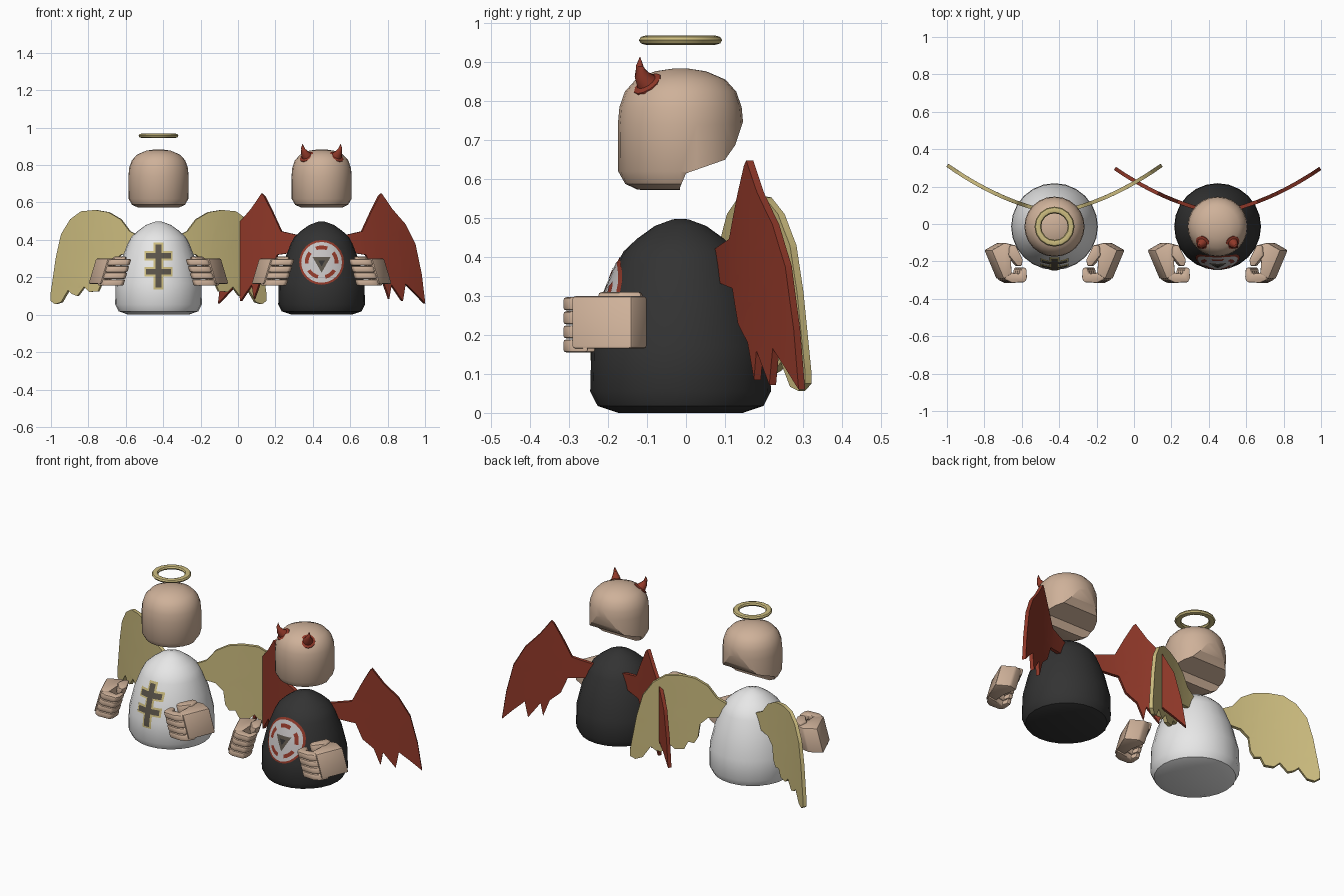
import bpy, bmesh, math
from mathutils import Vector

cube = bpy.data.objects.get("Cube")
if cube:
    bpy.data.objects.remove(cube, do_unlink=True)


def material(name, *rgb):
    m = bpy.data.materials.new(name)
    m.use_nodes = True
    m.diffuse_color = (*rgb, 1)
    m.node_tree.nodes["Principled BSDF"].inputs["Base Color"].default_value = (*rgb, 1)
    return m


SKIN = material("skin", .62, .44, .32)
WHITE = material("white_robe", .8, .8, .8)
BLACK = material("black_robe", .033, .033, .033)
GOLD = material("pale_gold", .6, .5, .21)
RED = material("dark_red", .28, .04, .022)
DARK = material("dark_grey", .1, .085, .065)
GREY = material("light_grey", .55, .53, .53)

AXIS_Y = -.014          # depth of both figures' vertical axis
parts = []


def finish(name, bm, mat, cx, mirror=False, bevel=0, thick=0):
    """Turn a bmesh into an object and apply its modifiers."""
    me = bpy.data.meshes.new(name)
    bm.to_mesh(me)
    bm.free()
    ob = bpy.data.objects.new(name, me)
    bpy.context.collection.objects.link(ob)
    ob.location.x = cx
    me.materials.append(mat)
    if thick:
        mod = ob.modifiers.new("thickness", 'SOLIDIFY')
        mod.thickness, mod.offset = thick, 0
    if bevel:
        mod = ob.modifiers.new("soft_edges", 'BEVEL')
        mod.width, mod.segments = bevel, 2
    if mirror:
        ob.modifiers.new("both_sides", 'MIRROR')
    parts.append(ob)
    return ob


def loft(rings, n):
    """Skin circles given as (centre, axis, radius), capped at both ends."""
    bm = bmesh.new()
    loops = []
    for centre, axis, r in rings:
        q = Vector(axis).to_track_quat('Z', 'Y')
        loops.append([bm.verts.new(Vector(centre) + q @ Vector(
            (r * math.cos(a), r * math.sin(a), 0)))
            for a in (2 * math.pi * i / n for i in range(n))])
    for lo, hi in zip(loops, loops[1:]):
        for i in range(n):
            j = (i + 1) % n
            bm.faces.new((lo[i], lo[j], hi[j], hi[i]))
    bm.faces.new(loops[0])
    bm.faces.new(loops[-1])
    bmesh.ops.recalc_face_normals(bm, faces=bm.faces)
    return bm


def lathe(profile, n=24):
    return loft([((0, AXIS_Y, z), (0, 0, 1), r) for r, z in profile], n)


def prism(poly, z0, z1):
    bm = bmesh.new()
    face = bm.faces.new([bm.verts.new((x, y, z0)) for x, y in poly])
    ext = bmesh.ops.extrude_face_region(bm, geom=[face])
    for v in ext["geom"]:
        if isinstance(v, bmesh.types.BMVert):
            v.co.z = z1
    bmesh.ops.recalc_face_normals(bm, faces=bm.faces)
    return bm


def sheet(polys, depth, step):
    """Flat outlines in x and z, sliced finely and bent to y = depth(x, z)."""
    bm = bmesh.new()
    for p in polys:
        bm.faces.new([bm.verts.new((x, 0, z)) for x, z in p])
    bm.normal_update()
    bmesh.ops.reverse_faces(bm, faces=[f for f in bm.faces if f.normal.y > 0])
    bmesh.ops.triangulate(bm, faces=bm.faces)
    for k in range(-20, 30):
        for no in ((1, 0, 0), (0, 0, 1)):
            bmesh.ops.bisect_plane(bm, geom=bm.verts[:] + bm.edges[:] + bm.faces[:],
                                   plane_co=Vector(no) * (k * step + .003), plane_no=no)
    for v in bm.verts:
        v.co.y = depth(v.co.x, v.co.z)
    return bm


# Robe
ROBE = [(.16, 0), (.213, .018), (.232, .055), (.229, .17), (.2, .29), (.165, .38),
        (.146, .415), (.112, .447), (.066, .48), (.02, .497), (.002, .498)]


def robe_front(offset):
    def depth(x, z):
        for (r0, z0), (r1, z1) in zip(ROBE, ROBE[1:]):
            if z0 <= z <= z1:
                r = r0 + (r1 - r0) * (z - z0) / (z1 - z0)
                return AXIS_Y - math.sqrt(max(r * r - x * x, 0)) - offset
        return AXIS_Y
    return depth


# Head: domed cylinder with the neck side cut away behind the jaw
HEAD = [(.002, .572), (.11, .573), (.142, .588), (.16, .62), (.161, .74), (.157, .785),
        (.143, .825), (.115, .856), (.066, .877), (.02, .884), (.002, .884)]
NECK_CUT = [(-.02, .5), (-.015, .58), (0, .615), (.1, .65), (.126, .687),
            (.147, .75), (.3, .75), (.3, .5)]


def head(name, cx):
    ob = finish(name, lathe(HEAD), SKIN, cx)
    bm = bmesh.new()
    face = bm.faces.new([bm.verts.new((-.3, y, z)) for y, z in NECK_CUT])
    ext = bmesh.ops.extrude_face_region(bm, geom=[face])
    bmesh.ops.translate(bm, vec=(.6, 0, 0),
                        verts=[g for g in ext["geom"] if isinstance(g, bmesh.types.BMVert)])
    bmesh.ops.recalc_face_normals(bm, faces=bm.faces)
    cutter = finish("neck_cutter", bm, SKIN, cx)
    cutter.hide_render = True
    parts.remove(cutter)
    mod = ob.modifiers.new("neck_cut", 'BOOLEAN')
    mod.operation, mod.solver, mod.object = 'DIFFERENCE', 'EXACT', cutter
    return cutter


# Hands: palm slab, four curled fingers and a thumb
PALM = [(.36, -.14), (.29, -.1), (.24, -.112), (.255, -.2), (.25, -.265), (.295, -.295)]
FINGER = [(.31, -.25), (.282, -.3), (.25, -.315), (.18, -.312), (.168, -.29), (.172, -.235),
          (.198, -.232), (.205, -.268), (.25, -.26)]
THUMB = [(.265, -.115), (.235, -.11), (.195, -.19), (.2, -.225), (.225, -.225), (.27, -.17)]


def hands(prefix, cx):
    pieces = [("palms", PALM, .165, .3), ("thumbs", THUMB, .265, .31)]
    pieces += [(f"fingers_{i + 1}", FINGER, .155 + .036 * i, .189 + .036 * i) for i in range(4)]
    for label, poly, z0, z1 in pieces:
        bm = prism(poly, z0, z1)
        for v in bm.verts:      # back of the hand leans inward at the top
            v.co.x -= .3 * (v.co.z - .22)
        finish(f"{prefix}_{label}", bm, SKIN, cx, mirror=True, bevel=.008)


# Wings sweep backward with distance from the body
FEATHERED = [(.1, .42), (.152, .446), (.2, .51), (.265, .548), (.335, .56), (.41, .553),
             (.468, .51), (.516, .43), (.543, .31), (.572, .11), (.573, .075), (.548, .056),
             (.516, .067), (.479, .13), (.457, .11), (.43, .1), (.393, .15), (.365, .122),
             (.32, .125), (.3, .17), (.27, .165), (.25, .2), (.24, .28), (.2, .32), (.1, .34)]
BATLIKE = [(.1, .42), (.214, .446), (.262, .55), (.305, .635), (.318, .648), (.374, .565),
           (.444, .484), (.497, .377), (.53, .217), (.549, .06), (.497, .115), (.445, .165),
           (.43, .072), (.37, .16), (.358, .085), (.325, .18), (.27, .23), (.235, .32), (.1, .34)]


def wing_depth(x, z):
    return .06 + .18 * x + .46 * x * x


def figure(prefix, cx, robe, wing, wing_mat):
    finish(f"{prefix}_robe", lathe(ROBE), robe, cx)
    hands(prefix, cx)
    finish(f"{prefix}_wings", sheet([wing], wing_depth, .07), wing_mat, cx,
           mirror=True, thick=.02)
    return head(f"{prefix}_head", cx)


LIGHT_X, DARK_X = -.425, .447
cutters = [figure("angel", LIGHT_X, WHITE, FEATHERED, GOLD),
           figure("devil", DARK_X, BLACK, BATLIKE, RED)]

# Halo
bm = bmesh.new()
N, M = 16, 8
grid = [[bm.verts.new(((.089 + .018 * math.cos(b)) * math.cos(a),
                       AXIS_Y + (.089 + .018 * math.cos(b)) * math.sin(a),
                       .957 + .012 * math.sin(b)))
         for b in (2 * math.pi * j / M for j in range(M))]
        for a in (2 * math.pi * i / N for i in range(N))]
for i in range(N):
    for j in range(M):
        k, l = (i + 1) % N, (j + 1) % M
        bm.faces.new((grid[i][j], grid[k][j], grid[k][l], grid[i][l]))
finish("halo", bm, GOLD, LIGHT_X)

# Horns with a flared foot, curving upward
OUT = (.4, -.5, .75)
HORN = [((.07, -.088, .825), OUT, .042), ((.08, -.1, .846), OUT, .04),
        ((.082, -.102, .85), OUT, .027), ((.092, -.114, .868), (.3, -.3, .9), .019),
        ((.1, -.119, .89), (.1, 0, 1), .01), ((.102, -.118, .914), (0, 0, 1), .001)]
finish("horns", loft(HORN, 12), RED, DARK_X, mirror=True)


# Double-barred cross on the white robe
def cross(m):
    def box(x, z0, z1):
        return [(-x - m, z0 - m), (x + m, z0 - m), (x + m, z1 + m), (-x - m, z1 + m)]
    return [box(.017, .145, .375), box(.066, .3, .33), box(.066, .215, .245)]


finish("cross_border", sheet(cross(.01), robe_front(.003), .03), GOLD, LIGHT_X)
finish("cross", sheet(cross(0), robe_front(.006), .03), DARK, LIGHT_X)


# Round emblem on the black robe
def arc(r, start, end, n):
    return [(r * math.cos(a), .28 + r * math.sin(a)) for a in
            (math.radians(start + (end - start) * i / n) for i in range(n + 1))]


dashes = [arc(.09, c - 22, c + 22, 4) + arc(.07, c + 22, c - 22, 4)
          for c in range(18, 360, 72)]
for label, polys, mat, off in [
        ("rim", [arc(.12, 0, 345, 23)], RED, .002), ("disc", [arc(.109, 0, 345, 23)], GREY, .004),
        ("dashes", dashes, RED, .006), ("triangle", [arc(.055, 30, 270, 2)], DARK, .006),
        ("core", [arc(.022, 30, 270, 2)], BLACK, .008)]:
    finish(f"emblem_{label}", sheet(polys, robe_front(off), .03), mat, DARK_X)

# Apply modifiers, smooth the shading and drop the cutters
bpy.ops.object.select_all(action='DESELECT')
for ob in parts:
    ob.select_set(True)
bpy.context.view_layer.objects.active = parts[0]
bpy.ops.object.convert(target='MESH')
bpy.ops.object.shade_smooth_by_angle(angle=math.radians(35))
for c in cutters:
    bpy.data.objects.remove(c, do_unlink=True)
